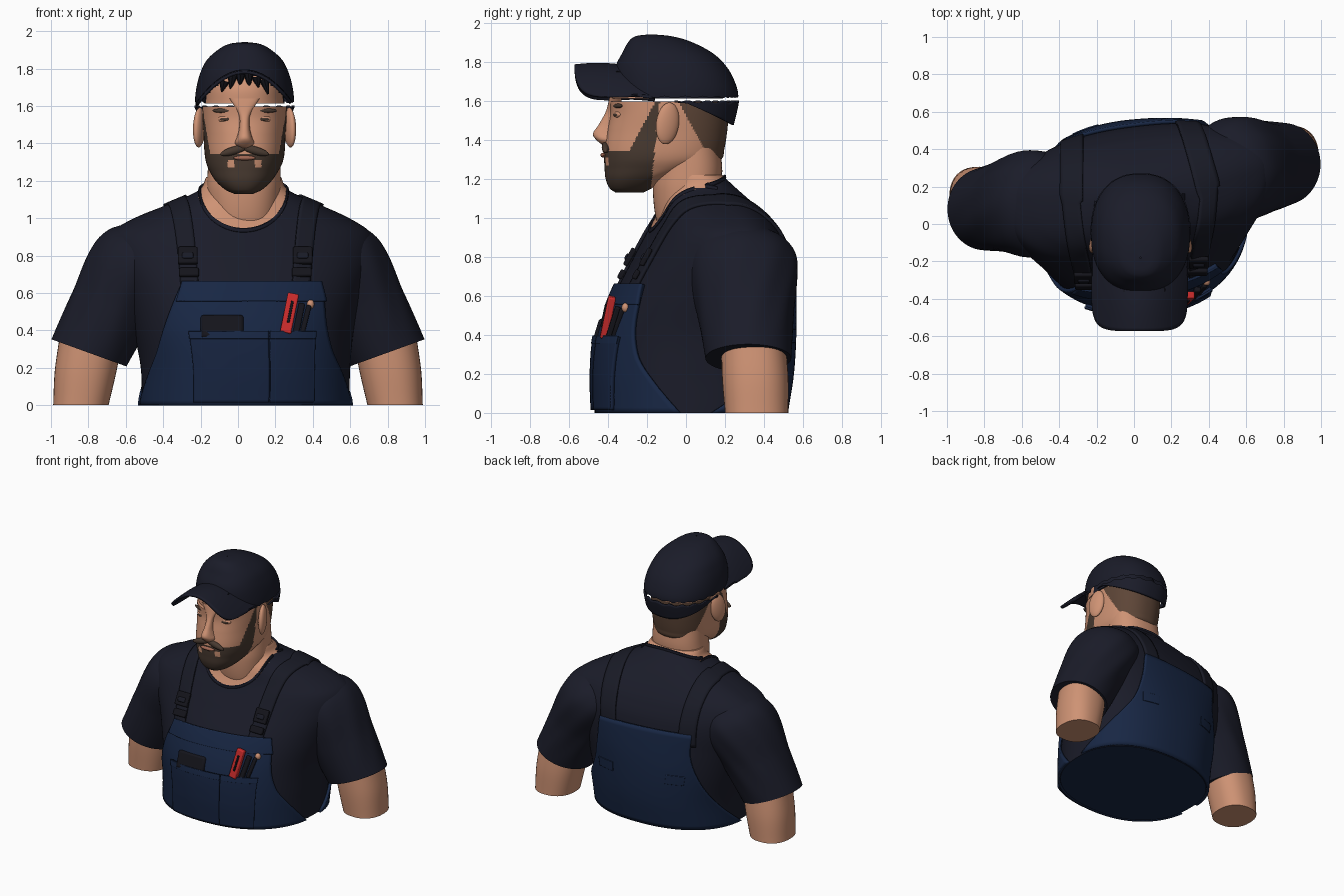
import bpy, bmesh, math
from math import sin, cos, pi, sqrt

if "Cube" in bpy.data.objects:
    bpy.data.objects.remove(bpy.data.objects["Cube"])

def material(name, *rgb):
    m = bpy.data.materials.new(name)
    m.use_nodes = True
    m.diffuse_color = (*rgb, 1)
    m.node_tree.nodes["Principled BSDF"].inputs["Base Color"].default_value = (*rgb, 1)
    return m

SHIRT = material("dark shirt", .0105, .0115, .022)
DENIM = material("blue denim", .009, .02, .058)
POCKET = material("pocket denim", .008, .017, .05)
SKIN = material("skin", .62, .29, .175)
BEARD = material("beard brown", .065, .042, .03)
HAIR = material("short hair", .11, .06, .038)
STRAP = material("strap webbing", .0095, .0105, .019)
BLACK = material("black plastic", .007, .007, .011)
RED = material("tool red", .6, .025, .025)
LIP = material("lips", .36, .14, .09)

def lerp(a, b, t):
    return a + (b - a) * t

def spow(v, p):
    return math.copysign(abs(v) ** p, v)

def interp(rows, z):
    """Smooth curve through rows keyed on their first entry."""
    z = min(max(z, rows[0][0]), rows[-1][0])
    i = max(k for k in range(len(rows) - 1) if rows[k][0] <= z)
    p0, p1, p2, p3 = rows[max(i - 1, 0)], rows[i], rows[i + 1], rows[min(i + 2, len(rows) - 1)]
    h = p2[0] - p1[0]
    t = (z - p1[0]) / h
    out = []
    for a, b, c, d in list(zip(p0, p1, p2, p3))[1:]:
        m, n = (c - a) / (p2[0] - p0[0]) * h, (d - b) / (p3[0] - p1[0]) * h
        out.append(b + m * t + (3 * (c - b) - 2 * m - n) * t * t + (2 * (b - c) + m + n) * t ** 3)
    return out

def surf(rows, phi, z, off=0):
    """Point on a body of stacked ovals; phi 0 is the front. Row: z, cx, a, front, mid, back, shear."""
    cx, a, yf, yc, yb, k = interp(rows, z)
    x = cx + (a + off) * spow(sin(phi), .87)
    b = (yc - yf if cos(phi) > 0 else yb - yc) + off
    return (x, yc + k * (x - cx) - b * spow(cos(phi), .87), z)

def at_x(rows, x, z, back=False, off=0):
    cx, a = interp(rows, z)[:2]
    u = min(max((x - cx) / (a + off), -1), 1)
    phi = math.asin(spow(u, 1 / .87))
    return surf(rows, pi - phi if back else phi, z, off)

def finish(ob, name, mat):
    ob.name = name
    if not ob.data.materials:
        ob.data.materials.append(mat)
    bpy.ops.object.select_all(action='DESELECT')
    ob.select_set(True)
    bpy.context.view_layer.objects.active = ob
    bpy.ops.object.shade_smooth_by_angle(angle=math.radians(40))

def grid(name, f, ns, nt, mats, thick=0, wrap=False, rule=None, drop=None):
    """Sheet or closed tube from f(s, t); rule picks a material, drop removes faces."""
    mats = mats if isinstance(mats, list) else [mats]
    bm = bmesh.new()
    rows = [[bm.verts.new(f(i / ns, j / nt)) for i in range(ns if wrap else ns + 1)] for j in range(nt + 1)]
    for a, b in zip(rows, rows[1:]):
        for i in range(ns):
            k = (i + 1) % len(a)
            bm.faces.new((a[i], a[k], b[k], b[i]))
    if wrap and not drop:
        bm.faces.new(rows[0])
        bm.faces.new(rows[-1])
    bmesh.ops.recalc_face_normals(bm, faces=bm.faces)
    if drop:
        bad = [fc for fc in bm.faces if drop(*fc.calc_center_median())]
        bmesh.ops.delete(bm, geom=bad, context='FACES')
    if rule:
        for fc in bm.faces:
            fc.material_index = rule(*fc.calc_center_median())
    me = bpy.data.meshes.new(name)
    bm.to_mesh(me)
    bm.free()
    ob = bpy.data.objects.new(name, me)
    bpy.context.collection.objects.link(ob)
    for m in mats:
        me.materials.append(m)
    if thick:
        sol = ob.modifiers.new("thickness", 'SOLIDIFY')
        sol.thickness, sol.offset = thick, 0
    finish(ob, name, mats[0])

def loft(name, rows, mats, ns=48, nt=30, **kw):
    grid(name, lambda s, t: surf(rows, 2 * pi * s, lerp(rows[0][0], rows[-1][0], t)), ns, nt, mats, wrap=True, **kw)

def patch(name, edges, off, mat, thick=.02):
    """Sheet lying on the torso; edges rows: z, phi from, phi to."""
    def f(s, t):
        z = lerp(edges[0][0], edges[-1][0], t)
        return surf(TORSO, lerp(*interp(edges, z), s), z, off)
    grid(name, f, 40, 24, mat, thick)

def box(name, loc, size, mat, rot=(0, 0, 0), bevel=.008):
    bpy.ops.mesh.primitive_cube_add(size=1, location=loc, rotation=rot)
    ob = bpy.context.object
    ob.scale = size
    bpy.ops.object.transform_apply(location=False, rotation=False)
    bv = ob.modifiers.new("bevel", 'BEVEL')
    bv.width, bv.segments = bevel, 2
    finish(ob, name, mat)

def ball(name, loc, size, mat, rot=(0, 0, 0)):
    bpy.ops.mesh.primitive_uv_sphere_add(segments=24, ring_count=14, radius=1, location=loc, rotation=rot)
    bpy.context.object.scale = size
    finish(bpy.context.object, name, mat)

# Torso in a shirt, with skin inside the neckline and denim underneath
TORSO = [(0, .04, .555, -.445, .06, .50, .04), (.2, .04, .56, -.45, .09, .53, .05),
         (.4, .03, .59, -.43, .13, .54, .07), (.6, .03, .645, -.36, .17, .535, .1),
         (.8, .02, .71, -.255, .2, .51, .12), (.92, .015, .695, -.19, .2, .46, .12),
         (1.0, .02, .575, -.15, .19, .405, .11), (1.08, .03, .39, -.125, .16, .335, .08),
         (1.15, .03, .24, -.1, .1, .26, .04), (1.22, .03, .2, -.09, .06, .185, 0)]

def torso_colour(x, y, z):
    if z < .001:
        return 2
    u = (x - .03) / .235
    if abs(u) >= 1:
        return 0
    r = sqrt(1 - u * u)
    return int(z > (1.15 - .212 * r if y < .12 else 1.15 + .06 * r))

loft("shirt_torso", TORSO, [SHIRT, SKIN, DENIM], 160, 110, rule=torso_colour)

def collar(s, t):
    a, b = 2 * pi * t, 2 * pi * s
    x, z = .03 + .235 * cos(a), 1.15 - (.215 if sin(a) > 0 else .06) * sin(a)
    p = at_x(TORSO, x, z, sin(a) < 0, .003)
    return (p[0] + .008 * cos(b) * cos(a), p[1] - .008 * cos(b) * sin(a), p[2] + .013 * sin(b))
grid("shirt_collar", collar, 8, 90, SHIRT, wrap=True)

# Sleeves and cut arms; the body is turned, so one arm sits further back
SLEEVE = [(0, .42, .95, .02, .02), (.05, .44, .93, .12, .13), (.14, .48, .87, .215, .24),
          (.32, .545, .755, .252, .285), (.62, .67, .53, .23, .25), (1, .797, .28, .213, .22)]
for side, word in ((1, "left"), (-1, "right")):
    def sleeve(s, t):
        x, z, r, ry = interp(SLEEVE, t)
        a = 2 * pi * s
        fold = 1 + .012 * sin(9 * a + 8 * t) * sin(pi * t)
        return (side * (x + fold * r * cos(a) * .94), .2 + side * (.075 + .045 * t) + fold * ry * sin(a),
                z + r * cos(a) * .34)
    grid(word + "_sleeve", sleeve, 72, 40, SHIRT, wrap=True)
    mid = .25 + side * .11
    loft(word + "_arm", [(0, side * .84, .148, mid - .16, mid, mid + .165, 0),
                         (.18, side * .815, .165, mid - .175, mid, mid + .165, 0),
                         (.36, side * .785, .17, mid - .18, mid, mid + .15, 0)], SKIN, 40, 16)

# Overalls: bib, hem, pockets and back panel
patch("bib", [(0, -1.4, 1.4), (.15, -1.12, 1.12), (.3, -.86, .87), (.66, -.44, .6)], .012, DENIM)
patch("bib_hem", [(.555, -.53, .69), (.66, -.44, .6)], .02, DENIM)
for name, lo, hi in (("wide", -.43, .17), ("narrow", .18, .61)):
    patch("pocket_" + name, [(.015, lo, hi), (.39, lo, hi)], .03, POCKET, .026)
    patch("pocket_hem_" + name, [(.355, lo, hi), (.395, lo, hi)], .041, DENIM, .01)
patch("back_panel", [(0, pi - 1.5, pi + 1.5), (.15, pi - 1.1, pi + 1.18), (.35, pi - .7, pi + .82),
                     (.55, pi - .51, pi + .6), (.75, pi - .42, pi + .52)], .012, DENIM)
for word, c in (("left", -.4), ("right", .44)):
    patch(word + "_back_tab", [(.36, pi + c - .12, pi + c + .12), (.43, pi + c - .12, pi + c + .12)], .022, DENIM, .01)

# Shoulder straps and buckles
def ridge(x, off):
    lo, hi = .92, 1.2
    for _ in range(30):
        m = (lo + hi) / 2
        lo, hi = (m, hi) if interp(TORSO, m)[1] + off > abs(x - .03) else (lo, m)
    return lo

for word, xf, xr, xb in (("right", -.255, -.335, -.33), ("left", .335, .4, .27)):
    def strap(s, t):
        q = 1 - abs(2 * t - 1)
        back = t > .5
        x = lerp(xb if back else xf, xr, q) + (s - .5) * (.12 if back else .095)
        top = ridge(x, .009)
        return at_x(TORSO, x, top - (top - (.66 if back else .6)) * (1 - q) ** 2, back, .009)
    grid(word + "_strap", strap, 6, 70, STRAP, .016)
    for part, z, h in (("buckle", .80, .1), ("clip", .71, .05)):
        x = lerp(xf, xr, (z - .6) / 1.2)
        box(word + "_" + part, at_x(TORSO, x, z, off=.024), (.105, .028, h), BLACK, (-.5, 0, 0))
    box(word + "_buckle_bar", at_x(TORSO, lerp(xf, xr, .17), .8, off=.038), (.06, .02, .035), STRAP, (-.5, 0, 0))

# Things in the pocket
box("phone", at_x(TORSO, -.085, .42, off=.018), (.23, .035, .13), BLACK, (-.3, 0, 0), .016)
box("knife_body", at_x(TORSO, .275, .49, off=.045), (.06, .04, .22), RED, (-.2, .2, 0))
box("knife_slider", at_x(TORSO, .28, .5, off=.07), (.014, .012, .12), BLACK, (-.2, .2, 0), .003)
box("marker", at_x(TORSO, .325, .46, off=.03), (.034, .03, .18), BLACK, (-.3, .2, 0))
box("pencil", at_x(TORSO, .362, .46, off=.025), (.026, .024, .16), BLACK, (-.3, .25, 0))
ball("pencil_end", at_x(TORSO, .388, .54, off=.025), (.02, .02, .024), SKIN)

# Neck and head
loft("neck", [(.9, .03, .17, -.12, .04, .16, 0), (1.0, .03, .185, -.155, .04, .18, 0),
              (1.15, .03, .198, -.17, .03, .18, 0), (1.25, .033, .195, -.16, .03, .186, 0),
              (1.36, .035, .19, -.14, .03, .175, 0)], SKIN)
HEAD = [(1.13, .03, .05, -.36, -.29, -.22, 0), (1.15, .03, .095, -.39, -.27, -.18, 0),
        (1.2, .03, .15, -.412, -.22, -.09, 0), (1.26, .032, .188, -.418, -.15, .1, 0),
        (1.3, .034, .205, -.42, -.12, .18, 0), (1.35, .035, .214, -.42, -.1, .196, 0),
        (1.45, .035, .22, -.403, -.08, .212, 0), (1.53, .035, .225, -.388, -.08, .218, 0),
        (1.597, .035, .226, -.39, -.08, .22, 0)]

def head_colour(x, y, z):
    d = abs(x - .035)
    if z > 1.595:
        return 0
    if y > -.03 + (1.58 - z) * .55 and z > 1.27:
        return 2
    if y > -.14 - (1.55 - z) * .1 or (.055 < d < .09 and 1.27 < z < 1.31):
        return 0
    return int(z < 1.345 + max(0, y + .29) * 1.9)

loft("head", HEAD, [SKIN, BEARD, HAIR], 200, 140, rule=head_colour)
loft("forehead", [(1.614, .035, .215, -.385, -.08, .19, 0), (1.7, .035, .2, -.375, -.08, .17, 0),
                  (1.8, .035, .16, -.31, -.08, .12, 0)], [SKIN, SHIRT], rule=lambda x, y, z: int(y > -.16))
loft("nose", [(1.375, .035, .028, -.43, -.39, -.33, 0), (1.4, .035, .052, -.46, -.39, -.33, 0),
              (1.43, .035, .042, -.478, -.39, -.33, 0), (1.48, .035, .029, -.447, -.39, -.33, 0),
              (1.55, .035, .03, -.41, -.38, -.33, 0), (1.64, .035, .08, -.388, -.37, -.33, 0)], SKIN, 28, 24)
ball("lower_lip", at_x(HEAD, .035, 1.322, off=.002), (.06, .016, .013), LIP)
for side, word in ((1, "left"), (-1, "right")):
    def face(d, z, off=0):
        return at_x(HEAD, .035 + side * d, z, off=off)
    ball(word + "_moustache", face(.055, 1.362), (.078, .02, .022), BEARD, (0, side * .28, 0))
    ball(word + "_eyelid", face(.105, 1.53, -.009), (.04, .014, .018), SKIN, (0, 0, side * .35))
    ball(word + "_eye", face(.105, 1.529, -.001), (.03, .007, .009), BEARD, (0, 0, side * .35))
    ball(word + "_brow", face(.115, 1.575, -.005), (.062, .011, .012), BEARD, (0, 0, side * .4))
    ball(word + "_ear", (.035 + side * .242, -.095, 1.485), (.028, .062, .108), SKIN, (-.15, 0, side * .35))

# Cap: crown, low back band below a narrow slit, arched brim
CAP = [(1.46, .035, .245, -.34, -.06, .235, 0), (1.62, .035, .264, -.355, -.06, .268, 0),
       (1.7, .035, .257, -.37, -.06, .25, 0), (1.78, .035, .235, -.36, -.08, .205, 0),
       (1.85, .035, .198, -.325, -.1, .13, 0), (1.91, .035, .128, -.29, -.14, .01, 0),
       (1.935, .035, .07, -.25, -.17, -.09, 0), (1.942, .035, .004, -.184, -.18, -.176, 0)]

def arch(x):
    return 1.78 - .175 * ((x - .035) / .255) ** 2

def crown(s, t):
    z = lerp(1.62, 1.942, 1 - (1 - t) ** 1.6)
    return surf(CAP, 2 * pi * s, z + (.005 * sin(46 * pi * s) if t == 0 else 0))
grid("cap_crown", crown, 96, 50, SHIRT, wrap=True, drop=lambda x, y, z: y < -.15 and z < arch(x) - .012)

def band(s, t):
    phi = lerp(pi / 2, 3 * pi / 2, s)
    low = 1.59 - .43 * max(0, surf(CAP, phi, 1.58)[1])
    return surf(CAP, phi, lerp(low, 1.597 + .006 * sin(19 * phi), t))
grid("cap_back_band", band, 60, 8, SHIRT, .012)

def brim(s, t):
    u = sin((s - .5) * pi)
    tip = -.3 - .272 * (1 - abs(u) ** 5) ** .2
    return (.03 + .25 * u, lerp(-.33 + .17 * u * u, tip, t), arch(.03 + .25 * u) + .008 * sin(pi * t))
grid("cap_brim", brim, 48, 14, SHIRT, .016)

# Fringe under the brim
for i in range(6):
    x = -.08 + i * .046
    bpy.ops.mesh.primitive_cone_add(vertices=8, radius1=.03, radius2=.004, depth=.06 + .025 * (i % 2),
                                    location=(x, -.362 + .8 * (x - .035) ** 2, arch(x) - .04),
                                    rotation=(pi, .25 - .1 * i, 0))
    finish(bpy.context.object, "fringe_%d" % i, BLACK)
